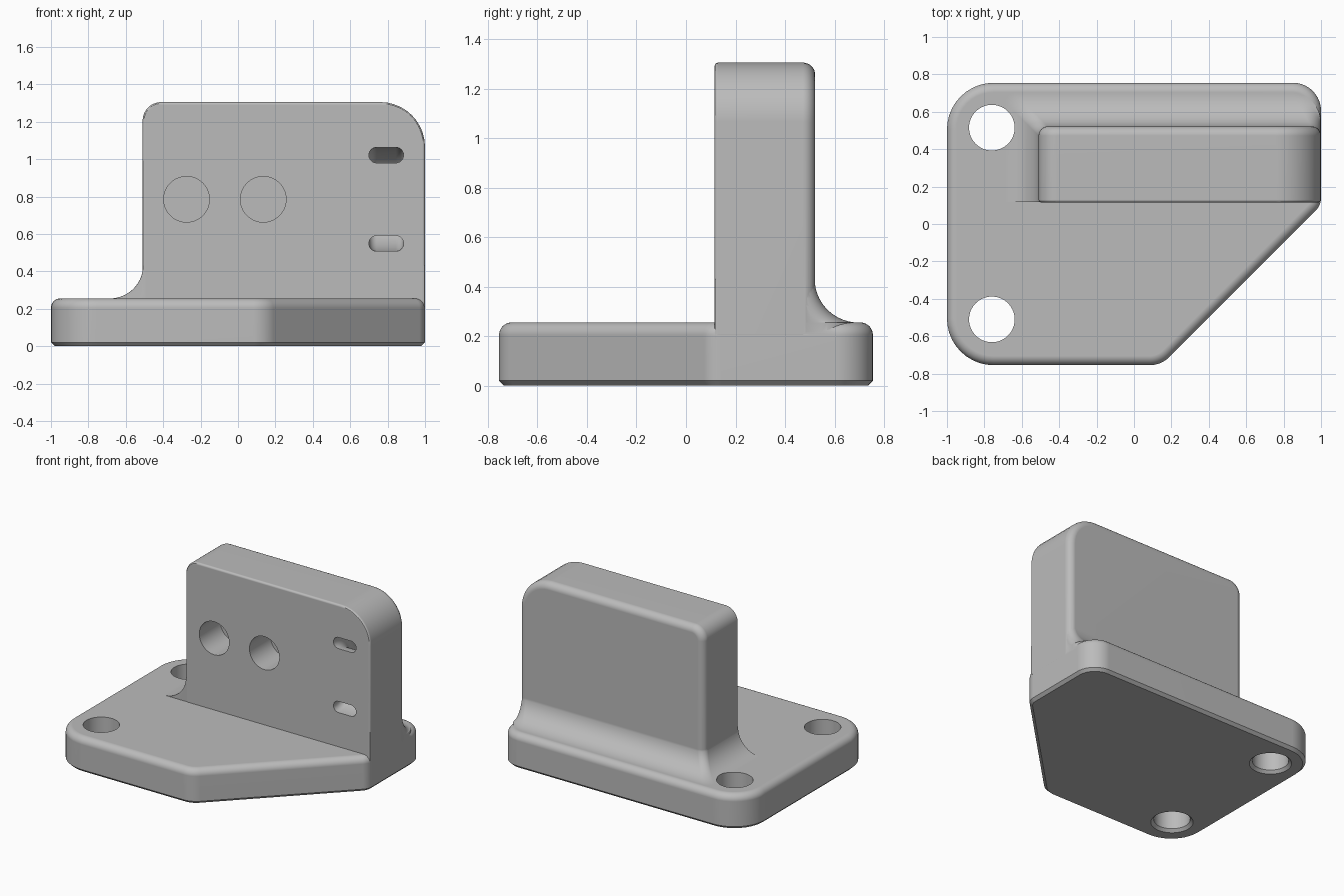
import bpy, bmesh, math
from mathutils import Vector, Matrix

if "Cube" in bpy.data.objects:
    bpy.data.objects.remove(bpy.data.objects["Cube"])


def rounded(pts, radii, inset=0.0, n=10):
    """Convex CCW polygon, offset inwards, with rounded corners."""
    out = []
    pts = [Vector(p) for p in pts]
    for k, p in enumerate(pts):
        d1 = (p - pts[k - 1]).normalized()
        d2 = (pts[(k + 1) % len(pts)] - p).normalized()
        n1, n2 = Vector((-d1.y, d1.x)), Vector((-d2.y, d2.x))
        r = max(radii[k] - inset, 0.002)
        c = p + (n1 + n2) * (inset + r) / (1 + n1.dot(n2))
        turn = math.acos(max(-1, min(1, n1.dot(n2))))
        for s in range(n + 1):
            out.append(c - (Matrix.Rotation(turn * s / n, 2) @ n1) * r)
    return out


def circle(cx, cy, r, n=64):
    return [(cx + r * math.cos(2 * math.pi * i / n), cy + r * math.sin(2 * math.pi * i / n))
            for i in range(n)]


def loft(name, loops, ring=False):
    """Skin a series of equal 3D loops; cap the ends or close into a ring."""
    bm = bmesh.new()
    rows = [[bm.verts.new(p) for p in loop] for loop in loops]
    m = len(rows[0])
    pairs = list(zip(rows, rows[1:])) + ([(rows[-1], rows[0])] if ring else [])
    for a, b in pairs:
        for i in range(m):
            j = (i + 1) % m
            bm.faces.new((a[i], a[j], b[j], b[i]))
    if not ring:
        bm.faces.new(rows[0])
        bm.faces.new(rows[-1])
    bmesh.ops.recalc_face_normals(bm, faces=bm.faces)
    me = bpy.data.meshes.new(name)
    bm.to_mesh(me)
    bm.free()
    ob = bpy.data.objects.new(name, me)
    bpy.context.collection.objects.link(ob)
    return ob


def at_z(loop, z):
    return [(p[0], p[1], z) for p in loop]


def at_y(loop, y):
    return [(p[0], y, p[1]) for p in loop]


def combine(target, other, op):
    mod = target.modifiers.new(op.lower(), 'BOOLEAN')
    mod.operation, mod.solver, mod.object = op, 'EXACT', other
    bpy.context.view_layer.objects.active = target
    bpy.ops.object.modifier_apply(modifier=mod.name)
    bpy.data.objects.remove(other)


def quarter(r, n):
    """(inset, height) steps of a quarter round."""
    return [(r * (1 - math.cos(a)), r * math.sin(a))
            for a in (math.pi / 2 * i / n for i in range(n + 1))]


# Base plate: clipped corner, bottom chamfer, rounded top edge
plan = [(-1, -.755), (.145, -.755), (1, .10), (1, .755), (-1, .755)]
plan_r = [.25, .15, .10, .15, .25]
levels = [(.02, 0), (0, .02)] + [(i, .205 + h) for i, h in quarter(.05, 8)]
bracket = loft("bracket", [at_z(rounded(plan, plan_r, i), z) for i, z in levels])

# Upright wall: front profile, slightly eased front and rounded back edge
face = [(-.51, .206), (1, .206), (1, 1.305), (-.51, 1.305)]
face_r = [.002, .002, .24, .10]
steps = [(i, .13 - h) for i, h in reversed(quarter(.015, 3))]
steps += [(i, .472 + h) for i, h in quarter(.05, 8)]
wall = loft("wall", [at_y(rounded(face, face_r, i), y) for i, y in steps])

# Concave fillet round the left and back foot of the wall
R = .175
flare = [(R, .19)] + [(R * (1 - math.sin(a)) - .002 * math.sin(a), .255 + R * (1 - math.cos(a)))
                      for a in (math.pi / 2 * i / 14 for i in range(15))]
foot = loft("foot_fillet", [
    at_z(rounded([(-.51 - d, .117), (.998, .117), (.998, .522 + d), (-.51 - d, .522 + d)],
                 [.002, .002, .05 + max(d, 0) * .57, .05]), z) for d, z in flare])
combine(wall, foot, 'UNION')
combine(bracket, wall, 'UNION')

# Base mounting holes with chamfered underside
for y in (-.51, .515):
    combine(bracket, loft("base_hole", [at_z(circle(-.76, y, r), z) for r, z in
                                        ((.152, -.01), (.122, .02), (.122, .5))]), 'DIFFERENCE')

# Blind holes in the wall front
for x in (-.275, .135):
    combine(bracket, loft("wall_hole", [at_y(circle(x, .785, .122), y) for y in (0, .36)]),
            'DIFFERENCE')

# Curved strap tunnel joining the two slots
slot = rounded([(.70, .195), (.885, .195), (.885, .278), (.70, .278)], [.041] * 4, n=6)
turns = [2 * math.pi * (i + .5) / 64 for i in range(64)]
tunnel = loft("strap_tunnel", [[(p[0], .115 + p[1] * math.cos(a), .785 + p[1] * math.sin(a))
                               for p in slot] for a in turns], ring=True)
combine(bracket, tunnel, 'DIFFERENCE')

# Colour and shading
grey = bpy.data.materials.new("plain grey")
grey.diffuse_color = (.5, .5, .5, 1)
grey.use_nodes = True
grey.node_tree.nodes["Principled BSDF"].inputs["Base Color"].default_value = grey.diffuse_color
bracket.data.materials.clear()
bracket.data.materials.append(grey)
bpy.ops.object.select_all(action='DESELECT')
bracket.select_set(True)
bpy.context.view_layer.objects.active = bracket
bpy.ops.object.shade_smooth_by_angle(angle=math.radians(30))
weighted = bracket.modifiers.new("weighted_normals", 'WEIGHTED_NORMAL')
weighted.keep_sharp = True
